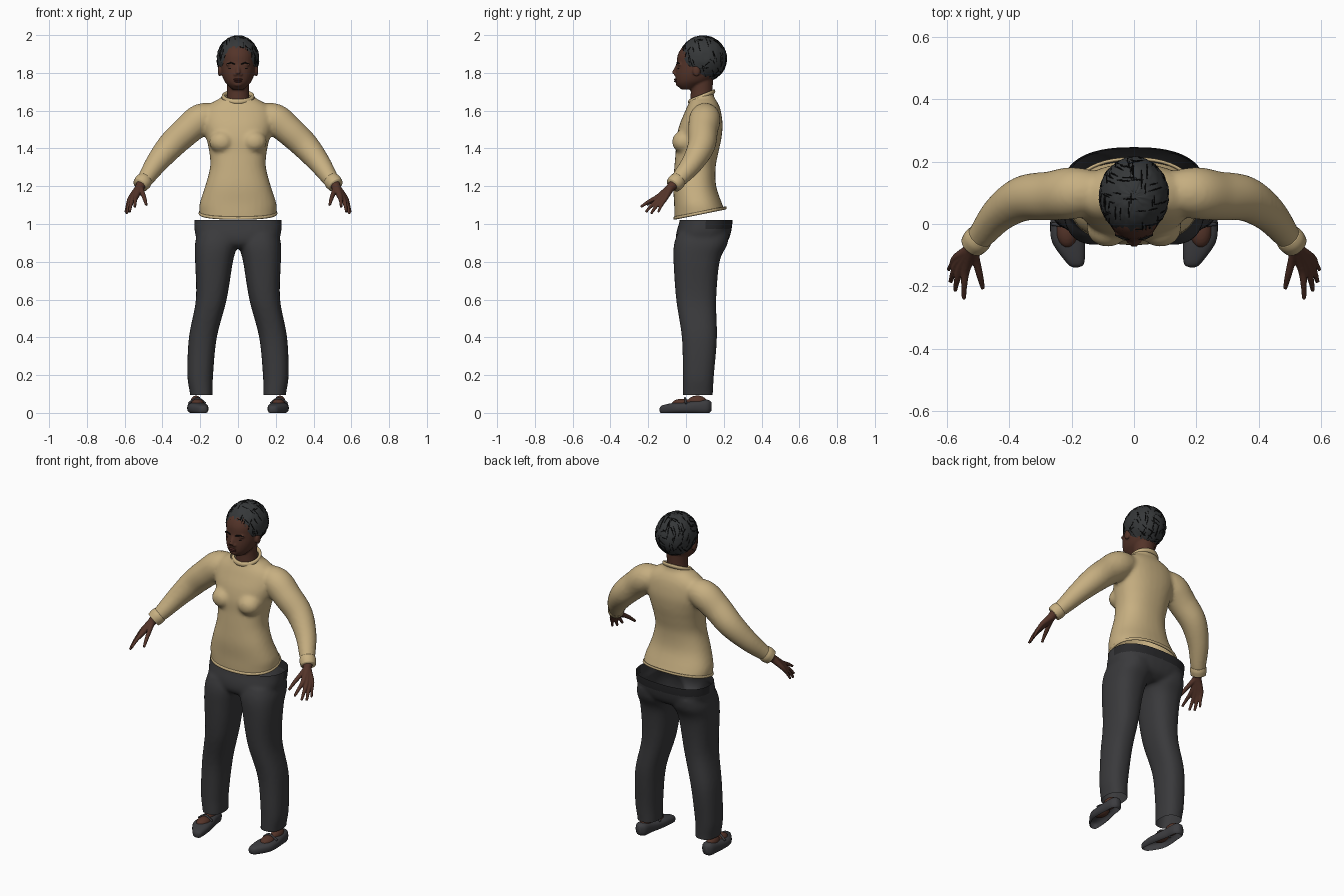
import bpy, bmesh, math, random
from mathutils import Vector, Matrix

random.seed(4)
if "Cube" in bpy.data.objects:
    bpy.data.objects.remove(bpy.data.objects["Cube"])


def material(name, r, g, b):
    m = bpy.data.materials.new(name)
    m.use_nodes = True
    m.diffuse_color = (r, g, b, 1)
    bsdf = m.node_tree.nodes["Principled BSDF"]
    bsdf.inputs["Base Color"].default_value = (r, g, b, 1)
    bsdf.inputs["Roughness"].default_value = 0.8
    return m


SHIRT = material("tan knit", .57, .43, .22)
TROUSERS = material("charcoal cloth", .042, .042, .045)
BAND = material("dark waistband", .022, .022, .024)
SKIN = material("brown skin", .088, .034, .022)
LIPS = material("lip brown", .075, .022, .018)
EYES = material("dark eye", .015, .009, .008)
HAIR = material("dark hair", .036, .039, .041)
STRAND = material("black strand", .004, .004, .004)
SHOE = material("shoe grey", .045, .045, .05)


def spline(rows, steps=5):
    """Smooth interpolation through rows of numbers."""
    out = []
    for i in range(len(rows) - 1):
        p = [rows[max(0, min(len(rows) - 1, i + k))] for k in (-1, 0, 1, 2)]
        for j in range(steps):
            t = j / steps
            out.append([.5 * (2 * b + (c - a) * t + (2 * a - 5 * b + 4 * c - d) * t * t
                              + (3 * b - a - 3 * c + d) * t ** 3)
                        for a, b, c, d in zip(*p)])
    return out + [list(rows[-1])]


def skin_rings(bm, rings):
    vs = [[bm.verts.new(p) for p in ring] for ring in rings]
    n = len(vs[0])
    for a, b in zip(vs, vs[1:]):
        for i in range(n):
            bm.faces.new((a[i], a[(i + 1) % n], b[(i + 1) % n], b[i]))
    bm.faces.new(vs[0][::-1])
    bm.faces.new(vs[-1])


def oval(n, power):
    for i in range(n):
        a = 2 * math.pi * i / n
        c, s = math.cos(a), math.sin(a)
        yield (math.copysign(abs(c) ** (2 / power), c), math.copysign(abs(s) ** (2 / power), s))


def stack(bm, rows, side=1, along="z", power=2.3, n=32):
    """Sections (position, x min, x max, other min, other max) along an axis."""
    rings = []
    for h, x0, x1, w0, w1 in spline(rows):
        ring = []
        for c, s in oval(n, power):
            x = side * ((x0 + x1) / 2 + c * (x1 - x0) / 2)
            w = (w0 + w1) / 2 + s * (w1 - w0) / 2
            ring.append((x, w, h) if along == "z" else (x, h, w))
        rings.append(ring)
    skin_rings(bm, rings)


def tube(bm, rows, side=1, n=16, steps=5):
    """Round tube through points (x, y, z, radius)."""
    pts = spline(rows, steps)
    rings = []
    for i, (x, y, z, r) in enumerate(pts):
        t = Vector(pts[min(i + 1, len(pts) - 1)][:3]) - Vector(pts[max(i - 1, 0)][:3])
        u = t.cross(Vector((.2, .9, .3))).normalized()
        v = t.cross(u).normalized()
        ring = [Vector((x, y, z)) + r * (c * u + s * v) for c, s in oval(n, 2)]
        rings.append([(side * p.x, p.y, p.z) for p in ring])
    skin_rings(bm, rings)


def ball(bm, centre, radii, side=1, seg=24):
    m = Matrix.Translation((side * centre[0], centre[1], centre[2])) @ Matrix.Diagonal((*radii, 1))
    bmesh.ops.create_uvsphere(bm, u_segments=seg, v_segments=seg // 2, radius=1, matrix=m)


def loop_band(bm, centre, rx, ry, slope, r, power=2.3, n=48):
    """Closed trim ring lying in a plane that rises towards the back."""
    grid = []
    for c, s in oval(n, power):
        out = Vector((c * rx, s * ry, slope * s * ry))
        d = out.normalized()
        grid.append([bm.verts.new(Vector(centre) + out + r * (math.cos(k) * d + Vector((0, 0, 1.4 * math.sin(k)))))
                     for k in (math.pi * j / 4 for j in range(8))])
    for i in range(n):
        a, b = grid[i], grid[(i + 1) % n]
        for j in range(8):
            bm.faces.new((a[j], b[j], b[(j + 1) % 8], a[(j + 1) % 8]))


def finish(name, bm, mat, voxel=0, smooth=4, cuts=()):
    """Make the object; optionally fuse its pieces and cut openings."""
    bmesh.ops.recalc_face_normals(bm, faces=bm.faces)
    me = bpy.data.meshes.new(name)
    bm.to_mesh(me)
    bm.free()
    ob = bpy.data.objects.new(name, me)
    bpy.context.collection.objects.link(ob)
    if voxel:
        mod = ob.modifiers.new("fuse", "REMESH")
        mod.mode, mod.voxel_size = "VOXEL", voxel
        mod = ob.modifiers.new("soften", "SMOOTH")
        mod.factor, mod.iterations = .5, smooth
        dg = bpy.context.evaluated_depsgraph_get()
        me = bpy.data.meshes.new_from_object(ob.evaluated_get(dg))
        ob.modifiers.clear()
        ob.data = me
        me.name = name
    bm = bmesh.new()
    bm.from_mesh(me)
    for co, no in cuts:
        bmesh.ops.bisect_plane(bm, geom=bm.verts[:] + bm.edges[:] + bm.faces[:],
                               plane_co=co, plane_no=no, clear_outer=True)
    for f in bm.faces:
        f.smooth = True
        f.material_index = 0
    bm.to_mesh(me)
    bm.free()
    me.materials.clear()
    me.materials.append(mat)
    return ob


SIDES = (("left", 1), ("right", -1))

# Sweater: torso, bust and sleeves fused, open at hem and neck
bm = bmesh.new()
torso = [(.99, .2, -.06, .215), (1.06, .205, -.062, .208), (1.11, .203, -.063, .19), (1.2, .174, -.068, .16),
         (1.3, .148, -.062, .157), (1.38, .152, -.055, .172), (1.45, .167, -.052, .187), (1.52, .185, -.036, .194),
         (1.58, .185, -.012, .188), (1.62, .165, .005, .178), (1.65, .125, .02, .163),
         (1.675, .085, .022, .148), (1.73, .075, .02, .145)]
stack(bm, [(z, -w, w, a, b) for z, w, a, b in torso])
for _, s in SIDES:
    ball(bm, (.085, -.012, 1.435), (.068, .062, .06), s)
    tube(bm, [(.1, .105, 1.575, .06), (.19, .1, 1.557, .083), (.27, .09, 1.495, .079), (.355, .082, 1.415, .073),
              (.43, .035, 1.325, .059), (.485, -.03, 1.245, .045), (.515, -.065, 1.208, .036)], s, 24)
finish("sweater", bm, SHIRT, .011, 5, [((0, .075, 1.055), (0, .2, -1)), ((0, .08, 1.675), (0, -.4, 1))])

# Ribbed trims
bm = bmesh.new()
loop_band(bm, (0, .083, 1.674), .078, .064, .4, .009, 2)
finish("collar", bm, SHIRT)
bm = bmesh.new()
loop_band(bm, (0, .074, 1.058), .203, .135, .2, .006)
finish("hem", bm, SHIRT)
for label, s in SIDES:
    bm = bmesh.new()
    tube(bm, [(.494, -.04, 1.234, .043), (.504, -.052, 1.222, .046), (.518, -.068, 1.205, .042)], s, 24)
    finish(label + "_cuff", bm, SHIRT)

# Trousers: hips and legs fused, open at the waist and ankles
bm = bmesh.new()
hips = [(.87, .15, -.02, .17), (.9, .205, -.05, .215), (.95, .228, -.052, .237), (1.02, .231, -.033, .247),
        (1.08, .231, -.03, .247)]
stack(bm, [(z, -w, w, a, b) for z, w, a, b in hips], power=2.5)
for _, s in SIDES:
    stack(bm, [(.04, .135, .252, -.015, .142), (.1, .134, .254, -.017, .142), (.2, .132, .268, -.017, .148),
               (.4, .112, .26, -.022, .164), (.6, .06, .223, -.052, .16), (.8, .027, .227, -.066, .178),
               (.89, .004, .228, -.064, .218), (.95, .01, .215, -.045, .228)], s, power=2.4)
trousers = finish("trousers", bm, TROUSERS, .011, 4,
                  [((0, 0, 1.022), (0, 0, 1)), ((0, 0, .095), (0, 0, -1))])
trousers.data.materials.append(BAND)
for p in trousers.data.polygons:
    if p.center.z > .975 and p.center.y > .1:
        p.material_index = 1

# Head with neck, nose, brow ridge and ears
bm = bmesh.new()
head = [(1.712, .03, -.025, .05), (1.735, .055, -.047, .09), (1.76, .074, -.055, .135), (1.8, .088, -.056, .17),
        (1.85, .093, -.05, .19), (1.9, .092, -.042, .192), (1.945, .075, -.01, .17), (1.975, .03, .05, .12)]
stack(bm, [(z, -w, w, a, b) for z, w, a, b in head], power=2.1)
tube(bm, [(0, .085, 1.64, .064), (0, .083, 1.7, .058), (0, .085, 1.78, .06)], n=24)
tube(bm, [(0, -.044, 1.84, .009), (0, -.056, 1.815, .011), (0, -.064, 1.795, .014)])
ball(bm, (0, -.038, 1.742), (.026, .016, .016))
for _, s in SIDES:
    ball(bm, (.013, -.053, 1.792), (.012, .012, .009), s)
    ball(bm, (.037, -.034, 1.845), (.028, .011, .009), s)
    ball(bm, (.097, .055, 1.81), (.01, .02, .03), s)
finish("head", bm, SKIN, .0055, 3)

# Facial details
bm = bmesh.new()
ball(bm, (0, -.053, 1.765), (.024, .01, .006))
ball(bm, (0, -.052, 1.755), (.021, .011, .006))
finish("lips", bm, LIPS)
for label, s in SIDES:
    bm = bmesh.new()
    ball(bm, (.036, -.037, 1.823), (.015, .008, .005), s)
    finish(label + "_eye", bm, EYES)
    bm = bmesh.new()
    tube(bm, [(.016, -.049, 1.846, .003), (.038, -.045, 1.853, .004), (.06, -.033, 1.847, .003)], s, 8)
    finish(label + "_eyebrow", bm, STRAND)

# Cropped hair cap with an uneven surface, filled along the hairline
C, R = Vector((0, .09, 1.875)), Vector((.112, .126, .122))
LINE_CO, LINE_NO = Vector((0, -.04, 1.882)), Vector((0, -.62, -.78))
bm = bmesh.new()
ball(bm, C, R, seg=56)
for v in bm.verts:
    v.co = C + (v.co - C) * random.uniform(.975, 1.02)
cut = bmesh.ops.bisect_plane(bm, geom=bm.verts[:] + bm.edges[:] + bm.faces[:],
                             plane_co=LINE_CO, plane_no=LINE_NO, clear_outer=True)
bmesh.ops.holes_fill(bm, edges=[e for e in bm.edges if e.is_boundary])
finish("hair", bm, HAIR)

# Fine strands lying on the hair
bm = bmesh.new()
for i in range(170):
    d = Vector([random.gauss(0, 1) for _ in range(3)]).normalized()
    turn = d.cross(Vector((1, 0, 0) if i % 2 else (0, 1, .3))).normalized() * random.uniform(.1, .3)
    pts = [C + (d + k * turn).normalized() * R for k in (-1, 0, 1)]
    if all((p - LINE_CO).dot(LINE_NO) < -.006 for p in pts):
        tube(bm, [(*p, r) for p, r in zip(pts, (.001, .0026, .001))], n=5, steps=3)
finish("hair_strands", bm, STRAND)

# Hands: every finger runs from the wrist so the palm fuses together
FINGERS = (("thumb", (.508, -.115, 1.17, .014), (.495, -.165, 1.135, .011), (.485, -.207, 1.1, .007)),
           ("index", (.54, -.145, 1.145, .015), (.545, -.195, 1.12, .01), (.546, -.24, 1.09, .007)),
           ("middle", (.555, -.137, 1.135, .015), (.568, -.18, 1.1, .01), (.574, -.213, 1.063, .007)),
           ("ring", (.565, -.122, 1.133, .014), (.58, -.157, 1.095, .01), (.589, -.185, 1.055, .007)),
           ("little", (.57, -.107, 1.138, .013), (.585, -.13, 1.1, .009), (.596, -.147, 1.062, .006)))
for label, s in SIDES:
    bm = bmesh.new()
    for _, base, mid, tip in FINGERS:
        tube(bm, [(.508, -.058, 1.217, .027), (.52, -.08, 1.195, .023), base, mid, tip], s, 12)
    finish(label + "_hand", bm, SKIN, .0035, 2)

# Slip-on shoes and the bare insteps in them
for label, s in SIDES:
    bm = bmesh.new()
    stack(bm, [(-.139, .178, .196, .008, .025), (-.125, .16, .216, -.004, .04), (-.06, .157, .262, -.006, .054),
               (0, .166, .269, -.006, .058), (.06, .18, .264, -.006, .066), (.112, .188, .257, -.006, .07),
               (.134, .208, .238, .01, .058)], s, "y", 2.6)
    finish(label + "_shoe", bm, SHOE, cuts=[((0, 0, 0), (0, 0, -1))])
    bm = bmesh.new()
    ball(bm, (.214, -.022, .045), (.036, .055, .03), s)
    ball(bm, (.222, .06, .058), (.03, .052, .034), s)
    finish(label + "_foot", bm, SKIN, .005, 3)
    bm = bmesh.new()
    tube(bm, [(.172, .0, .05, .006), (.215, -.005, .078, .006), (.262, .0, .05, .006)], s, 8)
    finish(label + "_shoe_strap", bm, SHOE)
